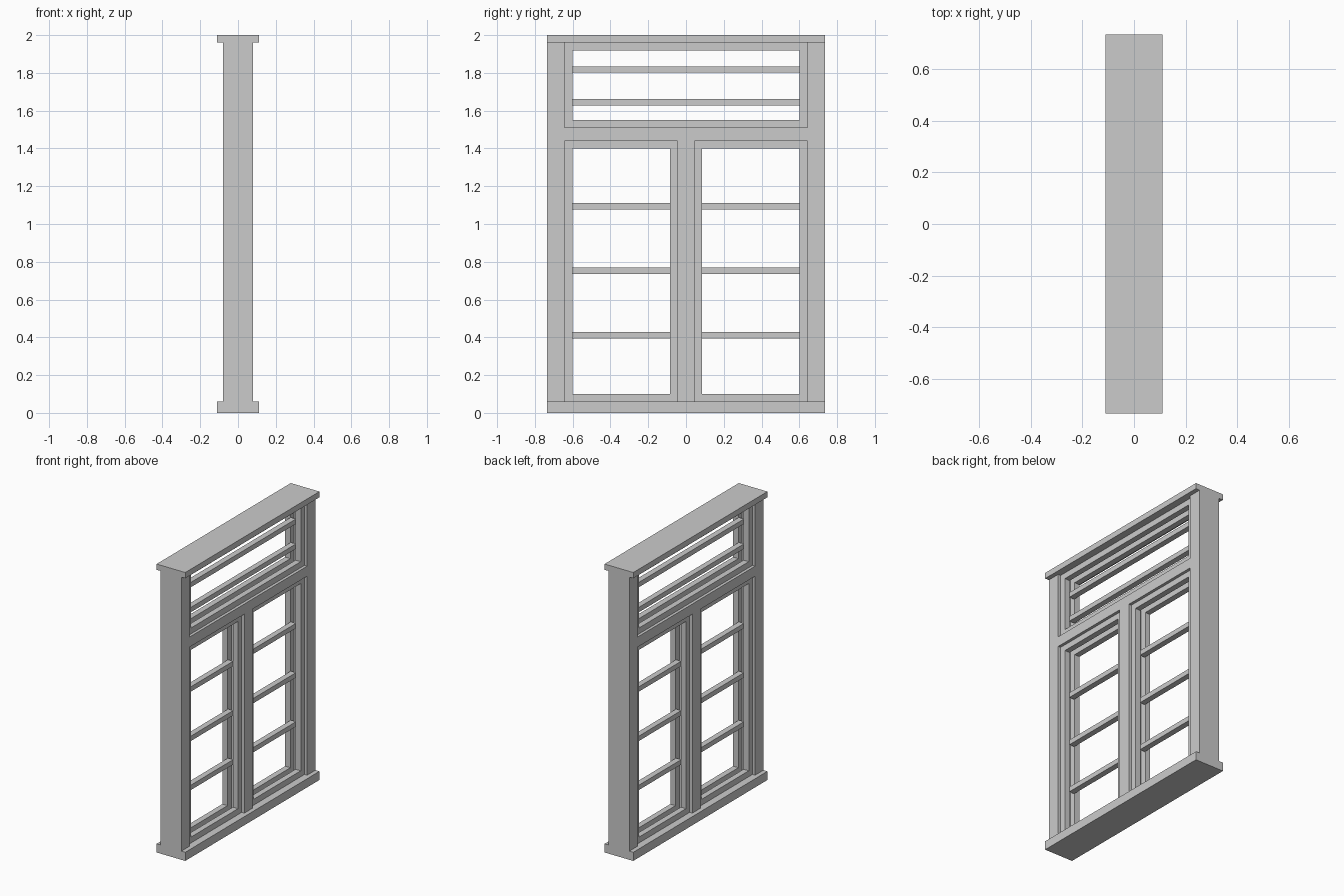
import bpy, bmesh
from mathutils import Matrix, Vector

if "Cube" in bpy.data.objects:
    bpy.data.objects.remove(bpy.data.objects["Cube"])


def add_box(bm, x, y, z):
    """Add a box from (min, max) ranges."""
    size = [r[1] - r[0] for r in (x, y, z)]
    mid = Vector([(r[0] + r[1]) / 2 for r in (x, y, z)])
    bmesh.ops.create_cube(bm, size=1, matrix=Matrix.Translation(mid) @ Matrix.Diagonal((*size, 1)))


def make(name, boxes):
    bm = bmesh.new()
    for b in boxes:
        add_box(bm, *b)
    mesh = bpy.data.meshes.new(name)
    bm.to_mesh(mesh)
    bm.free()
    obj = bpy.data.objects.new(name, mesh)
    bpy.context.collection.objects.link(obj)
    return obj


def ring(x, y, z, w):
    """Four boxes forming a rectangular border of width w."""
    inner = (y[0] + w, y[1] - w)
    return [(x, (y[0], y[0] + w), z), (x, (y[1] - w, y[1]), z),
            (x, inner, (z[0], z[0] + w)), (x, inner, (z[1] - w, z[1]))]


OUT, IN, MUL = 0.735, 0.643, 0.045      # frame edges along y
DEPTH = (-0.08, 0.08)
SILL, CAP, T0, T1 = 0.06, 1.96, 1.44, 1.51
W = 0.041                               # sash border width

# Sill and head boards
make("sill", [((-0.11, 0.11), (-OUT, OUT), (0, SILL))])
make("head_board", [((-0.11, 0.11), (-OUT, OUT), (CAP, 2.0))])

# Main frame
make("left_jamb", [(DEPTH, (-OUT, -IN), (SILL, CAP))])
make("right_jamb", [(DEPTH, (IN, OUT), (SILL, CAP))])
make("transom", [(DEPTH, (-IN, IN), (T0, T1))])
make("mullion", [(DEPTH, (-MUL, MUL), (SILL, T0))])

# Sashes: a border on each face with glazing bars held between them
low, high = (0.412, 0.752, 1.094), (1.645, 1.818)
sashes = [("left_sash", (-IN, -MUL), (SILL, T0), low),
          ("right_sash", (MUL, IN), (SILL, T0), low),
          ("top_sash", (-IN, IN), (T1, CAP), high)]
for name, y, z, bars in sashes:
    make(name + "_outer", ring((0.02, 0.06), y, z, W))
    make(name + "_inner", ring((-0.06, -0.02), y, z, W))
    span = (y[0] + W - 0.005, y[1] - W + 0.005)
    make(name + "_bars", [((-0.02, 0.02), span, (h - 0.017, h + 0.017)) for h in bars])
